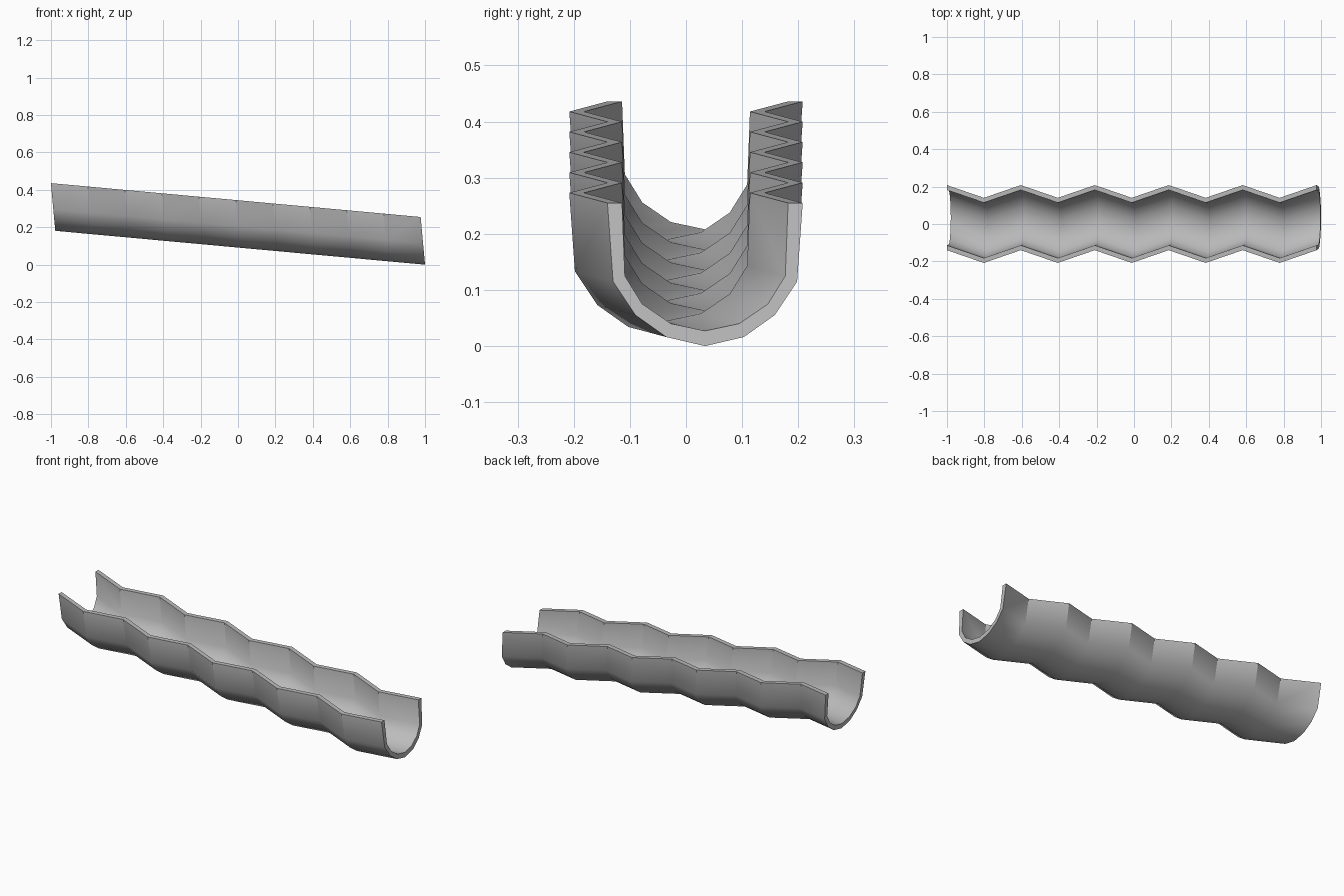
import bpy, bmesh, math

cube = bpy.data.objects.get("Cube")
if cube:
    bpy.data.objects.remove(cube)

# Half cross-sections from rim to base: (half width, height)
OUTER = [(0.174, 0.255), (0.164, 0.115), (0.124, 0.055), (0.069, 0.016), (0, 0)]
INNER = [(0.148, 0.255), (0.143, 0.125), (0.112, 0.075), (0.061, 0.04), (0, 0.027)]
SEGMENTS = 10
LENGTH = 1.977     # run along x
DROP = 0.181       # fall from the high end to the low end
SWAY = 0.034       # sideways zigzag
LEAN = 0.092       # backward lean of each cross-section


def full_profile(half):
    return half + [(-y, z) for y, z in reversed(half[:-1])]


def make_ring(bm, profile, i):
    t = i / SEGMENTS
    sway = SWAY if i % 2 == 0 else -SWAY
    return [bm.verts.new((1 - LENGTH * (1 - t) - LEAN * z, y + sway,
                          DROP * (1 - t) + z)) for y, z in profile]


def strip(bm, a, b):
    for k in range(len(a) - 1):
        bm.faces.new((a[k], a[k + 1], b[k + 1], b[k]))


# Zigzag trough shell
bm = bmesh.new()
outer = [make_ring(bm, full_profile(OUTER), i) for i in range(SEGMENTS + 1)]
inner = [make_ring(bm, full_profile(INNER), i) for i in range(SEGMENTS + 1)]
for i in range(SEGMENTS):
    strip(bm, outer[i], outer[i + 1])
    strip(bm, inner[i], inner[i + 1])
    # Rims
    for e in (0, -1):
        bm.faces.new((outer[i][e], outer[i + 1][e], inner[i + 1][e], inner[i][e]))
# End caps
for e in (0, -1):
    strip(bm, outer[e], inner[e])
bmesh.ops.recalc_face_normals(bm, faces=bm.faces[:])

mesh = bpy.data.meshes.new("zigzag_trough")
bm.to_mesh(mesh)
bm.free()
trough = bpy.data.objects.new("zigzag_trough", mesh)
bpy.context.collection.objects.link(trough)

# Plain grey material
grey = bpy.data.materials.new("plain_grey")
grey.use_nodes = True
colour = (0.5, 0.5, 0.5, 1)
grey.diffuse_color = colour
grey.node_tree.nodes["Principled BSDF"].inputs["Base Color"].default_value = colour
mesh.materials.append(grey)

# Smooth along the curve, sharp at the folds and rims
bpy.ops.object.select_all(action="DESELECT")
trough.select_set(True)
bpy.context.view_layer.objects.active = trough
bpy.ops.object.shade_smooth_by_angle(angle=math.radians(33))
